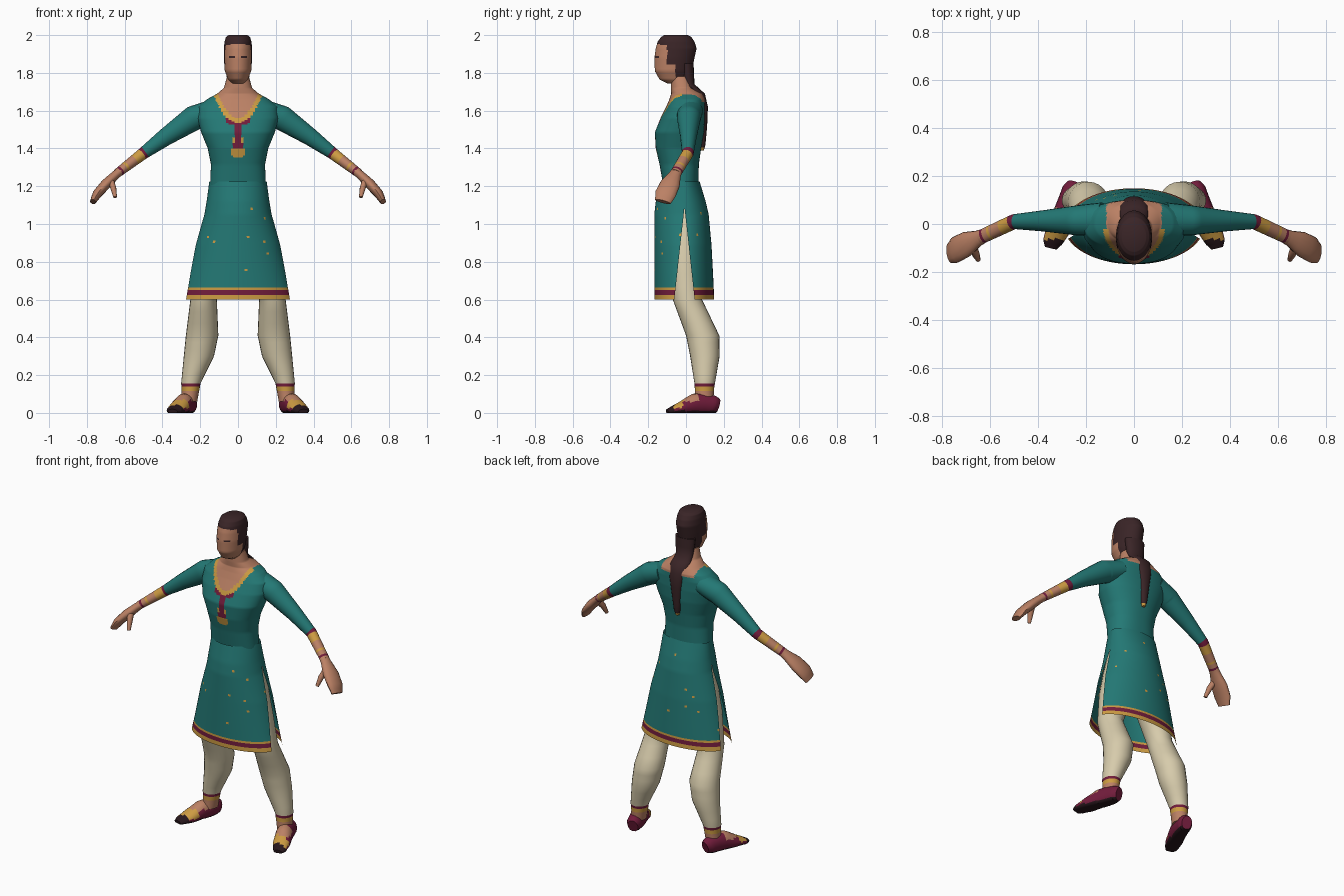
import bpy, bmesh, math, random
from mathutils import Vector

random.seed(4)
if "Cube" in bpy.data.objects:
    bpy.data.objects.remove(bpy.data.objects["Cube"], do_unlink=True)

PALETTE = {
    "teal": (.017, .19, .178), "skin": (.50, .22, .13), "cream": (.68, .60, .41),
    "maroon": (.17, .012, .045), "gold": (.61, .33, .055),
    "hair": (.042, .018, .02), "sole": (.02, .008, .011),
}
NAMES = list(PALETTE)
MATS = []
for label, rgb in PALETTE.items():
    m = bpy.data.materials.new(label)
    m.use_nodes = True
    m.diffuse_color = (*rgb, 1)
    bsdf = m.node_tree.nodes["Principled BSDF"]
    bsdf.inputs["Base Color"].default_value = (*rgb, 1)
    bsdf.inputs["Roughness"].default_value = .8
    MATS.append(m)


def refine(table, n):
    """Linear in-between rows for a table of section rows."""
    out = []
    for a, b in zip(table, table[1:]):
        out += [tuple(p + (q - p) * i / n for p, q in zip(a, b)) for i in range(n)]
    return out + [table[-1]]


def lerp(table, z, col):
    for a, b in zip(table, table[1:]):
        if z <= b[0] + 1e-6:
            return a[col] + (b[col] - a[col]) * (z - a[0]) / (b[0] - a[0])
    return table[-1][col]


def loft(name, rows, rule, closed=True, caps=True):
    """Bridge rows of points; rule(face centre, row centre) gives a colour name."""
    bm = bmesh.new()
    grid = [[bm.verts.new(p) for p in row] for row in rows]
    mids = [sum(row, Vector()) / len(row) for row in rows]
    n = len(rows[0])

    def face(vs, mid):
        f = bm.faces.new(vs)
        f.material_index = NAMES.index(rule(f.calc_center_median(), mid))

    for i in range(len(grid) - 1):
        for j in range(n if closed else n - 1):
            k = (j + 1) % n
            face((grid[i][j], grid[i][k], grid[i + 1][k], grid[i + 1][j]),
                 (mids[i] + mids[i + 1]) / 2)
    if caps:
        face(grid[0], mids[0])
        face(grid[-1], mids[-1])
    bmesh.ops.recalc_face_normals(bm, faces=bm.faces)
    if not caps:
        bm.normal_update()
        out = sum(f.normal.x * f.calc_center_median().x + f.normal.y * f.calc_center_median().y
                  for f in bm.faces)
        if out < 0:
            bmesh.ops.reverse_faces(bm, faces=bm.faces)
    me = bpy.data.meshes.new(name)
    bm.to_mesh(me)
    bm.free()
    for m in MATS:
        me.materials.append(m)
    me.shade_smooth()
    me.set_sharp_from_angle(angle=math.radians(50))
    ob = bpy.data.objects.new(name, me)
    bpy.context.collection.objects.link(ob)
    return ob


def stack(table, n, sides, power=1.0):
    """Level sections: rows of (z, centre x, front y, back y, half width)."""
    rows = []
    for z, cx, yf, yb, rx in refine(table, n):
        row = []
        for j in range(sides):
            a = math.tau * j / sides
            c, s = math.cos(a), math.sin(a)
            row.append(Vector((cx + rx * math.copysign(abs(c) ** power, c),
                               (yf + yb) / 2 + (yb - yf) / 2 * math.copysign(abs(s) ** power, s), z)))
        rows.append(row)
    return rows


def tube(table, n, sides, ref, side):
    """Sections square to a path: rows of (x, y, z, half width along ref, half thickness)."""
    path = refine(table, n)
    pts = [Vector(p[:3]) for p in path]
    rows = []
    for i, p in enumerate(path):
        t = (pts[min(i + 1, len(pts) - 1)] - pts[max(i - 1, 0)]).normalized()
        v = t.cross(Vector(ref)).normalized()
        u = v.cross(t)
        row = []
        for j in range(sides):
            a = math.tau * j / sides
            q = pts[i] + u * p[3] * math.cos(a) + v * p[4] * math.sin(a)
            row.append(Vector((q.x * side, q.y, max(q.z, 0))))
        rows.append(row)
    return rows


# Tunic top and neck, with the neckline trim and placket
def top_colour(c, mid):
    x, z = abs(c.x), c.z
    if c.y >= -.02:
        return "skin" if z > 1.645 and x < .115 else "teal"
    slope = 22.6 * x
    v = (z - 1.56 - 11.3 * x * x) / math.sqrt(1 + slope * slope)
    if x < .115 and v > 0:
        return "skin"
    if x < .13 and v > -.022:
        return "gold"
    if x < .022 and 1.40 < z < 1.55:
        return "maroon"
    if x < .07 and v > -.036:
        return "maroon"
    if math.hypot(x, z - 1.385) < .037 or (x < .032 and 1.38 < z < 1.46):
        return "gold"
    return "teal"


loft("tunic_top", stack([
    (1.20, 0, -.12, .065, .148), (1.315, 0, -.14, .068, .143), (1.40, 0, -.16, .08, .16),
    (1.485, 0, -.165, .095, .195), (1.56, 0, -.135, .10, .215), (1.62, 0, -.105, .10, .21),
    (1.66, 0, -.088, .10, .165), (1.69, 0, -.078, .088, .11), (1.72, 0, -.08, .04, .075),
    (1.78, 0, -.08, .02, .058)], 9, 96, .88), top_colour)

# Skirt panels, open at both sides
SKIRT = [(.60, .292, .16, .157), (.68, .272, .16, .154), (.89, .225, .16, .143),
         (1.05, .178, .16, .128), (1.12, .166, .152, .112), (1.225, .152, .128, .08)]


def skirt_colour(c, mid):
    if c.z < .625 or .65 < c.z < .6625:
        return "gold"
    if c.z < .65:
        return "maroon"
    return "gold" if c.z > .7 and random.random() < .005 else "teal"


for name, sign, col in (("skirt_front", -1, 2), ("skirt_back", 1, 3)):
    rows = []
    for i in range(51):
        z = .60 + i * .0125
        rx, ry = lerp(SKIRT, z, 1), lerp(SKIRT, z, col)
        a0 = math.asin(min(.9, max(0, 1.09 - z) * .11 / ry))
        row = []
        for j in range(41):
            a = a0 + (math.pi - 2 * a0) * j / 40
            row.append(Vector((rx * math.cos(a), -.008 + sign * ry * math.sin(a), z)))
        rows.append(row)
    loft(name, rows, skirt_colour, closed=False, caps=False)


# Head with hairline and closed eyes
def head_colour(c, mid):
    x, y, z = abs(c.x), c.y, c.z
    if z > 1.955 - 2.5 * x * x or (y > -.1 and z > 1.85) or (y > -.055 and z > 1.775):
        return "hair"
    if y < -.1 and abs(z - 1.884) < .004 and .016 < x < .046:
        return "hair"
    return "skin"


loft("head", stack([
    (1.745, 0, -.10, .01, .035), (1.765, 0, -.14, .02, .052), (1.81, 0, -.165, .03, .07),
    (1.88, 0, -.167, .045, .075), (1.93, 0, -.16, .056, .075), (1.965, 0, -.15, .045, .071),
    (1.99, 0, -.132, .028, .064), (2.0, 0, -.115, .01, .05)], 6, 64), head_colour)

# Long hair down the back
loft("hair_tail", stack([
    (1.39, 0, .065, .095, .010), (1.42, 0, .07, .103, .02), (1.52, 0, .075, .112, .03),
    (1.62, 0, .07, .116, .045), (1.69, 0, .03, .10, .06), (1.74, 0, -.02, .045, .056),
    (1.85, 0, -.03, .04, .066)], 2, 16),
    lambda c, mid: "gold" if c.z < 1.41 else "hair")


# Limbs
def arm_colour(c, mid):
    x = abs(mid.x)
    bands = ((.49, "teal"), (.515, "maroon"), (.548, "gold"), (.59, "skin"), (.602, "gold"),
             (.622, "skin"), (.632, "maroon"))
    return next((name for limit, name in bands if x < limit), "skin")


def leg_colour(c, mid):
    z = mid.z
    return "cream" if z > .155 else "maroon" if z > .14 else "gold" if z > .115 else "skin"


def shoe_colour(c, mid):
    if c.z < .012 or c.y < -.065:
        return "sole"
    if c.y < -.015 and c.z > .025:
        return "gold"
    if c.y < .065 and c.z > .062:
        return "skin"
    return "maroon"


for label, s in (("left", 1), ("right", -1)):
    loft(label + "_arm", tube([
        (.13, .02, 1.60, .07, .06), (.235, .015, 1.56, .063, .066), (.38, .013, 1.463, .044, .047),
        (.50, .01, 1.375, .031, .032), (.64, -.055, 1.268, .03, .024)], 14, 20, (0, 1, 0), s),
        arm_colour)
    loft(label + "_hand", tube([
        (.62, -.046, 1.283, .029, .023), (.65, -.06, 1.258, .034, .024), (.70, -.085, 1.21, .054, .028),
        (.745, -.108, 1.16, .056, .025), (.768, -.122, 1.118, .043, .016)], 2, 14, (0, 1, 0), s),
        lambda c, mid: "skin")
    loft(label + "_thumb", tube([
        (.675, -.09, 1.235, .022, .018), (.66, -.125, 1.19, .018, .016),
        (.65, -.148, 1.142, .011, .010)], 2, 10, (0, 1, 0), s), lambda c, mid: "skin")
    loft(label + "_leg", stack([
        (.06, s * .258, .045, .145, .042), (.115, s * .252, .047, .148, .046),
        (.14, s * .25, .046, .15, .049), (.155, s * .25, .045, .153, .051),
        (.30, s * .207, .022, .178, .08), (.41, s * .19, 0, .176, .086),
        (.60, s * .182, -.07, .085, .07), (.80, s * .13, -.095, .08, .098),
        (.95, s * .10, -.10, .08, .095), (1.12, s * .075, -.09, .07, .075)], 3, 24), leg_colour)
    loft(label + "_shoe", tube([
        (.25, .167, .035, .03, .04), (.257, .145, .042, .042, .05), (.272, .09, .045, .047, .058),
        (.288, .045, .044, .049, .058), (.318, -.025, .024, .05, .036),
        (.34, -.075, .012, .04, .022), (.346, -.10, .008, .026, .012)], 4, 20, (1, 0, 0), s),
        shoe_colour)
